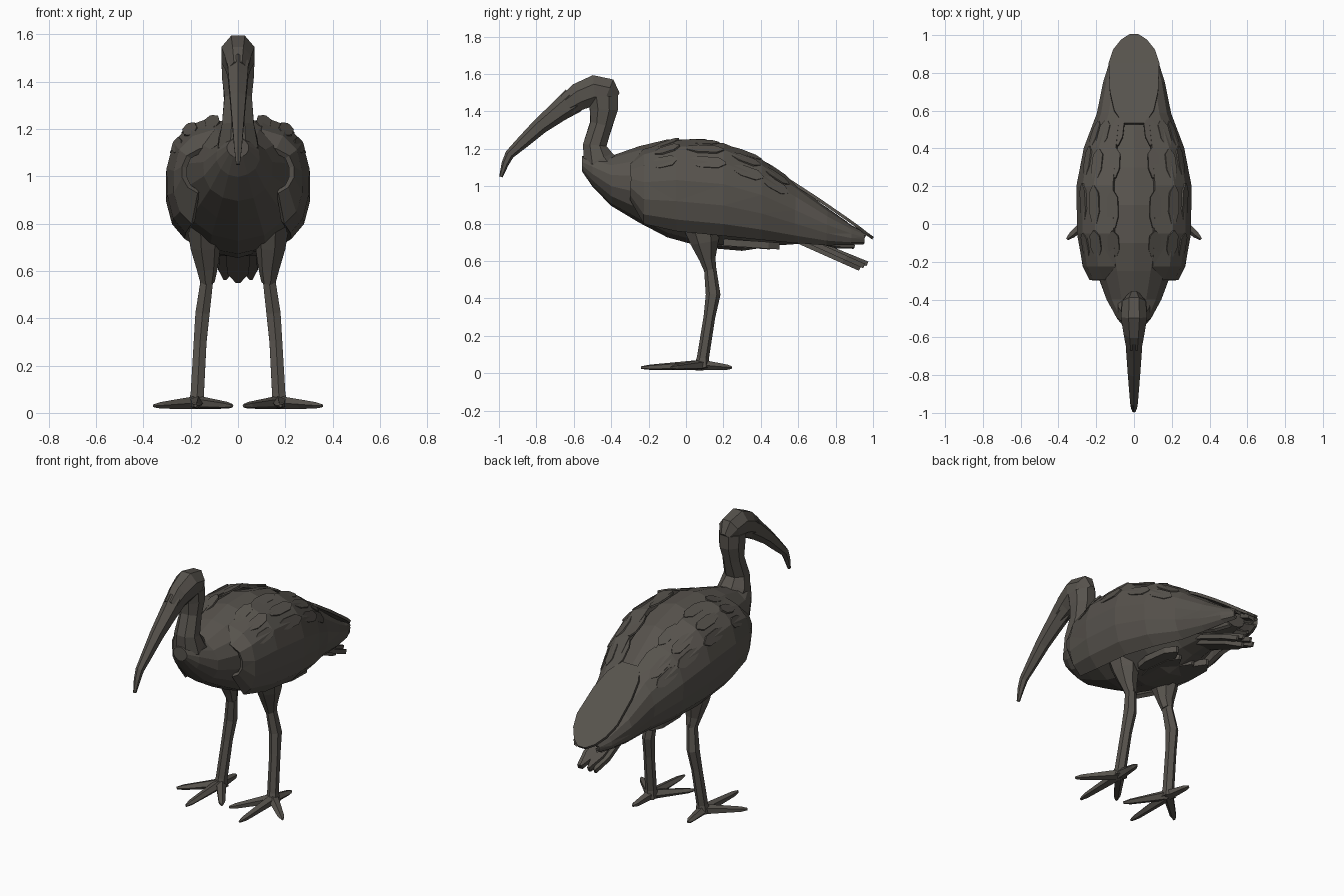
import bpy, bmesh, math, random
from mathutils import Vector

if "Cube" in bpy.data.objects:
    bpy.data.objects.remove(bpy.data.objects["Cube"])

random.seed(4)
plumage = bpy.data.materials.new("dark brown grey")
plumage.diffuse_color = (0.095, 0.086, 0.074, 1)
plumage.use_nodes = True
plumage.node_tree.nodes["Principled BSDF"].inputs["Base Color"].default_value = plumage.diffuse_color


def finish(name, bm, mirror=False):
    bmesh.ops.recalc_face_normals(bm, faces=list(bm.faces))
    me = bpy.data.meshes.new(name)
    bm.to_mesh(me)
    bm.free()
    me.materials.append(plumage)
    ob = bpy.data.objects.new(name, me)
    bpy.context.collection.objects.link(ob)
    if mirror:
        ob.modifiers.new("Mirror", 'MIRROR')
    return ob


def loft(name, stations, n=8, side=(1, 0, 0), tangent=None, mirror=False, jitter=0.0):
    """Faceted tube; each station is x, y, z, half width, half depth."""
    bm = bmesh.new()
    pts = [Vector(s[:3]) for s in stations]
    rings = []
    for i, s in enumerate(stations):
        t = Vector(tangent) if tangent else pts[min(i + 1, len(pts) - 1)] - pts[max(i - 1, 0)]
        t.normalize()
        sd = Vector(side)
        sd = (sd - t * sd.dot(t)).normalized()
        up = sd.cross(t)
        ring = []
        for k in range(n):
            a = 2 * math.pi * (k + 0.5) / n
            g = 1 / math.cos(math.pi / n) + random.uniform(-jitter, jitter)
            ring.append(bm.verts.new(pts[i] + (sd * math.cos(a) * s[3] + up * math.sin(a) * s[4]) * g))
        rings.append(ring)
    for a, b in zip(rings, rings[1:]):
        for k in range(n):
            bm.faces.new((a[k], a[(k + 1) % n], b[(k + 1) % n], b[k]))
    bm.faces.new(rings[0])
    bm.faces.new(rings[-1])
    return finish(name, bm, mirror)


def feather(name, a, b, width, side=(1, 0, 0), thick=0.009, mirror=True):
    """Flat angular blade from a to b."""
    a, b = Vector(a), Vector(b)
    prof = ((0, .4), (.3, .9), (.8, .85), (1, .15))
    st = [(*a.lerp(b, f), width * w, thick) for f, w in prof]
    return loft(name, st, 4, side, mirror=mirror)


# body: y, top, bottom, half width
body = [(-.555, 1.16, 1.08, .045), (-.5, 1.17, 1.0, .09), (-.4, 1.16, .90, .145),
        (-.25, 1.21, .81, .20), (-.1, 1.245, .73, .25), (.1, 1.245, .675, .265),
        (.3, 1.185, .66, .24), (.5, 1.05, .69, .17), (.7, .92, .70, .12), (.86, .81, .71, .07)]
loft("body", [(0, y, (t + b) / 2, w, (t - b) / 2) for y, t, b, w in body], 14,
     tangent=(0, 1, 0), jitter=.015)

# neck, head and down-curved beak
neck = [(-.41, 1.06, .09, .10), (-.47, 1.14, .083, .083), (-.488, 1.22, .066, .062),
        (-.453, 1.33, .058, .06), (-.44, 1.41, .066, .074), (-.445, 1.48, .068, .08)]
loft("neck", [(0, *s) for s in neck], 8, jitter=.03)
head = [(-.378, 1.465, .03, .04), (-.42, 1.495, .062, .082), (-.49, 1.512, .07, .082),
        (-.57, 1.48, .055, .073), (-.64, 1.435, .042, .056)]
loft("head", [(0, *s) for s in head], 8)
beak = [(-.6, 1.46, .045, .062), (-.68, 1.40, .04, .049), (-.78, 1.322, .033, .038),
        (-.87, 1.238, .026, .03), (-.943, 1.17, .02, .022), (-.967, 1.12, .016, .017),
        (-.99, 1.05, .008, .008)]
loft("beak", [(0, *s) for s in beak], 6)

# folded wings: curved shells, y, top, bottom, outer half width
wing = [(-.29, 1.12, .93, .23), (-.22, 1.185, .80, .265), (-.05, 1.235, .76, .29),
        (.2, 1.215, .735, .295), (.4, 1.13, .715, .255), (.58, 1.0, .70, .185),
        (.75, .87, .69, .15), (.88, .78, .695, .115), (.95, .745, .70, .08)]
ANG = [math.radians(d) for d in (80, 58, 35, 8, -18, -44, -70)]


def wing_point(st, a):
    y, t, b, w = st
    x = w * math.cos(a) ** (.55 if a > 0 else .3)
    return Vector((x, y, (t + b) / 2 + (t - b) / 2 * math.sin(a) / .97))


bm = bmesh.new()
grid = [[bm.verts.new(wing_point(s, a) + Vector((random.uniform(-.006, .003), 0, 0)))
         for a in ANG] for s in wing]
for r, q in zip(grid, grid[1:]):
    for k in range(len(ANG) - 1):
        bm.faces.new((r[k], r[k + 1], q[k + 1], q[k]))
bmesh.ops.triangulate(bm, faces=list(bm.faces)[::3])
shell = finish("wing", bm, True)
solid = shell.modifiers.new("Thickness", 'SOLIDIFY')
solid.thickness = .024
solid.offset = 0

# long overlapping feathers lying close on the wings
for i in range(1, 5):
    for k in (0, 1, 2):
        p, q = wing_point(wing[i], ANG[k]), wing_point(wing[i + 1], ANG[k])
        c, d = wing_point(wing[i], ANG[k + 1]), wing_point(wing[i], ANG[max(k - 1, 0)])
        out = Vector((math.cos(ANG[k]), 0, math.sin(ANG[k]))) * .01
        s = random.uniform(0, .3)
        feather("wing_feather", p.lerp(q, s) + out * .3, p.lerp(q, s + .8) + out, .035, c - d, .005)

# flight feathers reaching past the wing
for x, z0, y1, z1 in ((.12, .90, .96, .735), (.12, .85, .95, .70), (.10, .80, .90, .675)):
    feather("flight_feather", (x + .03, .45, z0), (x * .6, y1, z1), .04, (.5, 0, -.8))

# broad oval tail cover on top, tail fan below
top = [(.53, 1.045, .06), (.6, 1.0, .105), (.7, .935, .128), (.85, .832, .134),
       (.92, .782, .11), (.97, .743, .07), (1.0, .722, .025)]
loft("tail_cover", [(0, y, z, w, .008) for y, z, w in top], 4)
for x in (.025, .055):
    feather("tail_feather", (x * .5, .48, .785), (x, .985 - x * .6, .595 - x * .4), .04, thick=.013)
feather("tail_middle", (0, .48, .76), (0, .93, .56), .055, mirror=False, thick=.013)
for x, y in ((.05, .2), (.12, .25)):
    feather("vent_feather", (x, y - .05, .70), (x * .9, y + .25, .68), .05, thick=.018)

# legs
thigh = [(.14, .08, .82, .08, .10), (.14, .10, .70, .06, .07), (.132, .115, .61, .042, .04),
         (.13, .13, .55, .028, .03)]
loft("thigh", thigh, 7, mirror=True)
shank = [(.13, .128, .57, .026, .028), (.15, .145, .42, .03, .034), (.16, .125, .3, .027, .027),
         (.172, .09, .08, .028, .028), (.175, .085, .03, .035, .04)]
loft("shank", shank, 6, mirror=True)

# toes
for x, y in ((.355, -.08), (.18, -.24), (.025, -.12), (.185, .245)):
    a, b = Vector((.176, .085, .044)), Vector((x, y, .03))
    d = b - a
    st = [(*a, .026, .024), (*a.lerp(b, .5), .02, .017), (*a.lerp(b, .85), .016, .012), (*b, .006, .006)]
    loft("toe", st, 5, side=(-d.y, d.x, 0), mirror=True)
